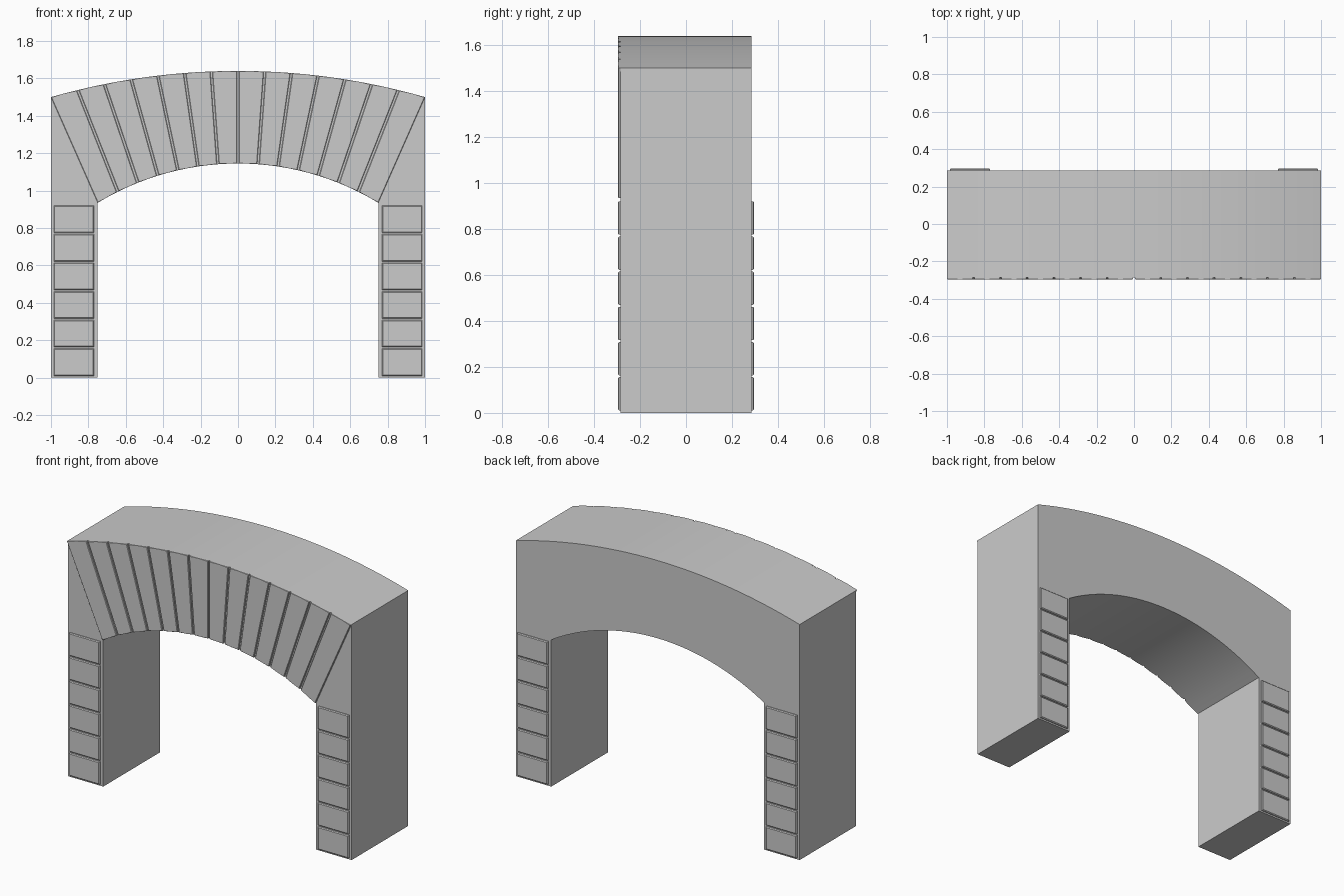
import bpy, bmesh, math

if "Cube" in bpy.data.objects:
    bpy.data.objects.remove(bpy.data.objects["Cube"])

BODY_Y, FACE_Y = 0.285, 0.296     # half depth of the wall, and of the raised stones
SEGS = 28                         # facets across the arch


def arc_z(x, half, spring, crown):
    """Height of a circular arc through (+-half, spring) and (0, crown)."""
    s = crown - spring
    r = (half * half + s * s) / (2 * s)
    return crown - r + math.sqrt(r * r - x * x)


def outer(x):
    return x, arc_z(x, 1.0, 1.50, 1.64)


def inner(x):
    return x, arc_z(x, 0.75, 0.935, 1.145)


def prism(name, profile, y0, y1, bevel=0.0):
    """Extrude an xz profile from y0 to y1; bevel chamfers the rim at y1."""
    bm = bmesh.new()
    back = [bm.verts.new((x, y0, z)) for x, z in profile]
    front = [bm.verts.new((x, y1, z)) for x, z in profile]
    n = len(profile)
    bm.faces.new(back)
    cap = bm.faces.new(front)
    for i in range(n):
        j = (i + 1) % n
        bm.faces.new((back[i], back[j], front[j], front[i]))
    if bevel:
        bmesh.ops.bevel(bm, geom=list(cap.edges), offset=bevel, segments=1,
                        profile=0.5, affect='EDGES', clamp_overlap=True)
    bmesh.ops.recalc_face_normals(bm, faces=bm.faces)
    me = bpy.data.meshes.new(name)
    bm.to_mesh(me)
    bm.free()
    ob = bpy.data.objects.new(name, me)
    bpy.context.collection.objects.link(ob)
    return ob


# Plain wall: two legs joined by the arch
steps = [-1 + 2 * i / SEGS for i in range(SEGS + 1)]
body = prism("arch_body",
             [(-1, 0)] + [outer(t) for t in steps] + [(1, 0), (0.75, 0)]
             + [inner(0.75 * t) for t in reversed(steps)] + [(-0.75, 0)],
             -BODY_Y, BODY_Y)
bpy.context.view_layer.objects.active = body
body.select_set(True)
bpy.ops.object.shade_smooth_by_angle(angle=math.radians(30))

# Wedge stones over the opening, front only
GAP = 0.005
for i in range(14):
    a = -1 + i / 7 + (GAP if i else 0)
    b = -1 + (i + 1) / 7 - (GAP if i < 13 else 0)
    c = 0.75 * (-1 + i / 7) + (GAP if i else 0)
    d = 0.75 * (-1 + (i + 1) / 7) - (GAP if i < 13 else 0)
    prism("wedge_stone",
          [outer(a), outer((a + b) / 2), outer(b), inner(d), inner((c + d) / 2), inner(c)],
          -BODY_Y, -FACE_Y, 0.003)

# Leg blocks, front and back of both legs
for side in (-1, 1):
    for face in (-1, 1):
        for k in range(6):
            z0 = 0.01 + k * 0.153
            z1 = z0 + 0.145
            xa, xb = side * 0.769, side * 0.985
            prism("leg_block", [(xa, z0), (xb, z0), (xb, z1), (xa, z1)],
                  face * BODY_Y, face * FACE_Y, 0.005)
